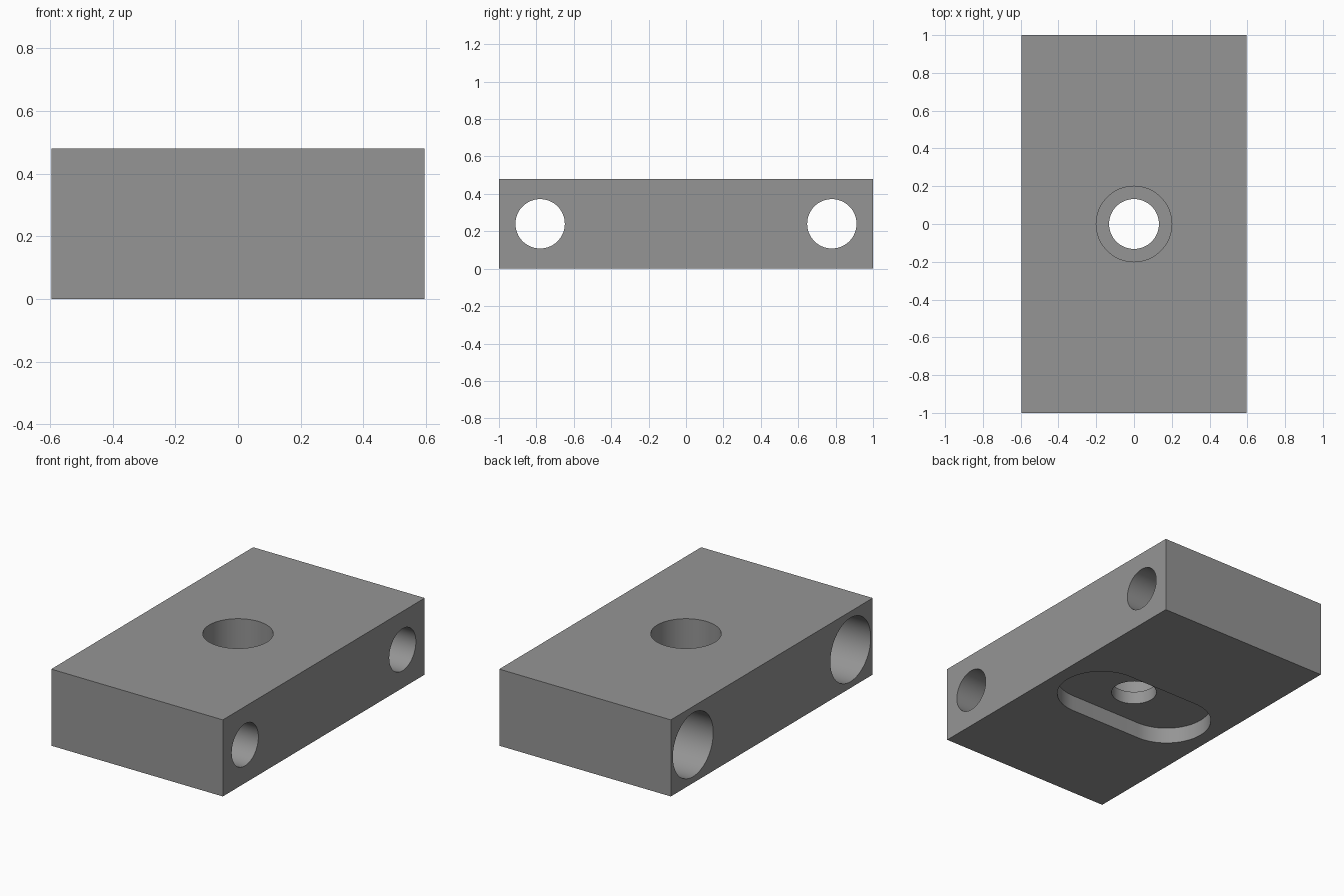
import bpy
import math

if "Cube" in bpy.data.objects:
    bpy.data.objects.remove(bpy.data.objects["Cube"])

LENGTH, WIDTH, HEIGHT = 2.0, 1.19, 0.48
HOLE_R, BORE_R = 0.132, 0.2
SLOT_R, SLOT_HALF, SLOT_DEPTH = 0.26, 0.25, 0.1
WEB_TOP = 0.18        # floor height of the top counterbore
SIDE_BORE = 0.5       # depth of the side counterbores


def box(name, size, centre):
    bpy.ops.mesh.primitive_cube_add(size=1, location=centre)
    ob = bpy.context.object
    ob.name = name
    ob.scale = size
    bpy.ops.object.transform_apply(location=True, rotation=True, scale=True)
    return ob


def cylinder(name, radius, start, end, axis, centre):
    """Cylinder from start to end along axis; centre gives the other coordinates."""
    loc = list(centre)
    loc["xyz".index(axis)] = (start + end) / 2
    rot = (0, math.pi / 2, 0) if axis == "x" else (0, 0, 0)
    bpy.ops.mesh.primitive_cylinder_add(vertices=64, radius=radius, depth=end - start,
                                        location=loc, rotation=rot)
    ob = bpy.context.object
    ob.name = name
    bpy.ops.object.transform_apply(location=True, rotation=True, scale=True)
    return ob


def cut(target, cutter):
    mod = target.modifiers.new("cut", "BOOLEAN")
    mod.operation = "DIFFERENCE"
    mod.solver = "EXACT"
    mod.object = cutter
    bpy.context.view_layer.objects.active = target
    bpy.ops.object.modifier_apply(modifier=mod.name)
    bpy.data.objects.remove(cutter)


# Solid block
block = box("mounting_block", (WIDTH, LENGTH, HEIGHT), (0, 0, HEIGHT / 2))

# Rounded slot in the underside, running across the block
cut(block, box("slot_cutter", (2 * SLOT_HALF, 2 * SLOT_R, 2 * SLOT_DEPTH), (0, 0, 0)))
for s in (-1, 1):
    cut(block, cylinder("slot_end_cutter", SLOT_R, -SLOT_DEPTH, SLOT_DEPTH, "z",
                        (s * SLOT_HALF, 0, 0)))

# Vertical through hole with a deep counterbore from the top
cut(block, cylinder("hole_cutter", HOLE_R, -0.2, 0.7, "z", (0, 0, 0)))
cut(block, cylinder("bore_cutter", BORE_R, WEB_TOP, 0.7, "z", (0, 0, 0)))

# Two crosswise holes, counterbored from the left side
for s in (-1, 1):
    pos = (0, s * 0.78, HEIGHT / 2)
    cut(block, cylinder("side_hole_cutter", HOLE_R, -0.8, 0.8, "x", pos))
    cut(block, cylinder("side_bore_cutter", BORE_R, -0.8, -WIDTH / 2 + SIDE_BORE, "x", pos))

# Plain grey finish, smooth bores with sharp rims
grey = bpy.data.materials.new("grey metal")
grey.diffuse_color = (0.3, 0.3, 0.3, 1)
grey.use_nodes = True
grey.node_tree.nodes["Principled BSDF"].inputs["Base Color"].default_value = grey.diffuse_color
block.data.materials.clear()
block.data.materials.append(grey)
for p in block.data.polygons:
    p.material_index = 0
bpy.ops.object.select_all(action="DESELECT")
block.select_set(True)
bpy.context.view_layer.objects.active = block
bpy.ops.object.shade_smooth_by_angle(angle=math.radians(30))
